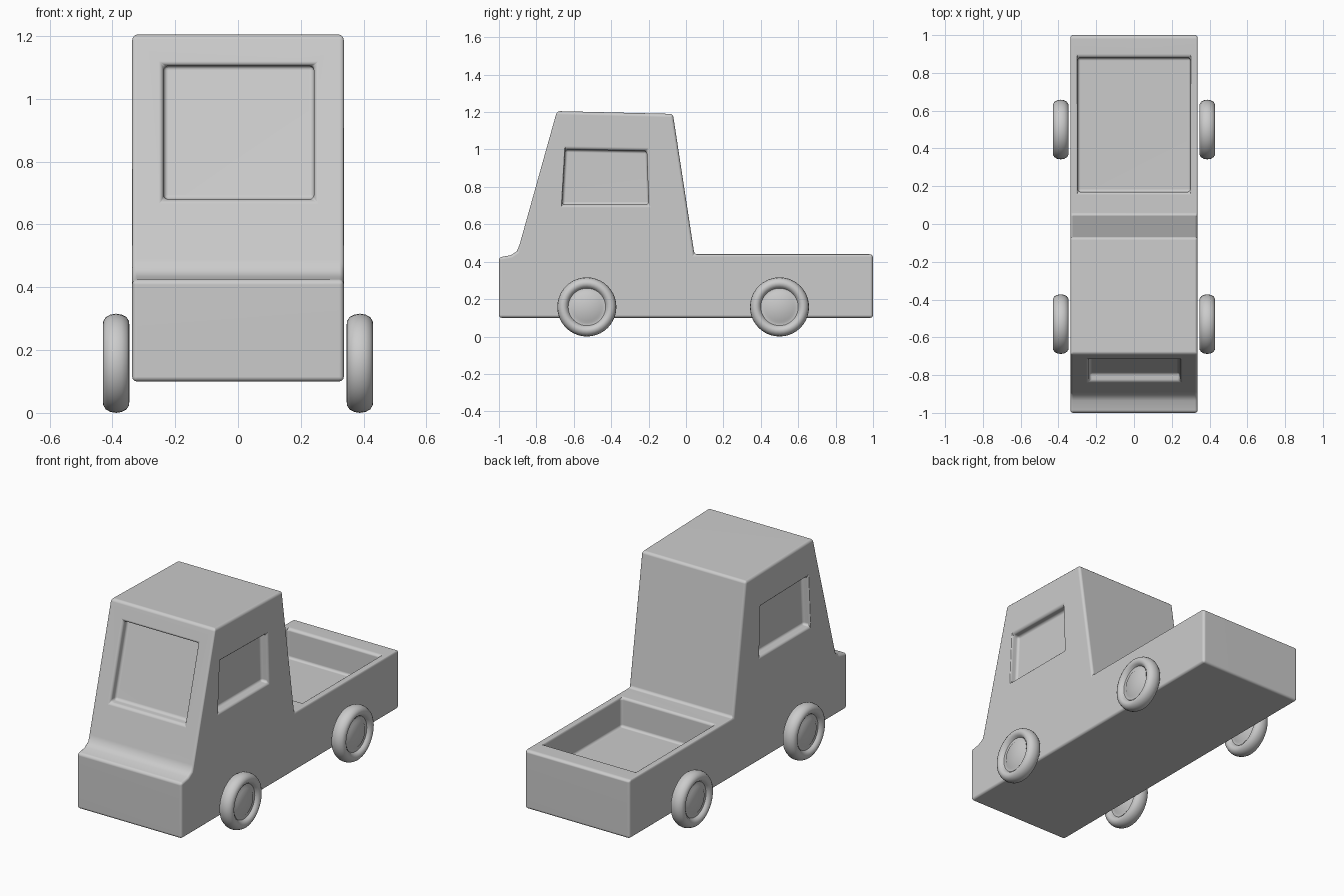
import bpy, bmesh, math

if "Cube" in bpy.data.objects:
    bpy.data.objects.remove(bpy.data.objects["Cube"])


def make_object(name, bm):
    bmesh.ops.recalc_face_normals(bm, faces=bm.faces)
    mesh = bpy.data.meshes.new(name)
    bm.to_mesh(mesh)
    bm.free()
    obj = bpy.data.objects.new(name, mesh)
    bpy.context.collection.objects.link(obj)
    return obj


def prism(name, outline, x0, x1):
    """Extrude a (y, z) outline from x0 to x1."""
    bm = bmesh.new()
    face = bm.faces.new([bm.verts.new((x0, y, z)) for y, z in outline])
    ext = bmesh.ops.extrude_face_region(bm, geom=[face])
    verts = [v for v in ext["geom"] if isinstance(v, bmesh.types.BMVert)]
    bmesh.ops.translate(bm, verts=verts, vec=(x1 - x0, 0, 0))
    return make_object(name, bm)


def select(obj):
    bpy.ops.object.select_all(action='DESELECT')
    obj.select_set(True)
    bpy.context.view_layer.objects.active = obj


# Body: side profile of chassis, cab and bed
body = prism("truck_body", [
    (-1, 0.10), (1, 0.10), (1, 0.44), (0.045, 0.44), (-0.07, 1.19),
    (-0.69, 1.205), (-0.89, 0.49), (-0.905, 0.455), (-0.935, 0.435),
    (-1, 0.423)], -0.337, 0.337)

# Cutters: load bed, windscreen and side windows
side_window = [(-0.662, 0.705), (-0.645, 1.0), (-0.21, 0.992), (-0.2, 0.705)]
cutters = [
    prism("bed_cutter", [(0.17, 0.27), (0.88, 0.27), (0.88, 0.7), (0.17, 0.7)],
          -0.298, 0.298),
    prism("windscreen_cutter",
          [(-1.2, 0.68), (-0.788, 0.68), (-0.67, 1.105), (-1.2, 1.105)],
          -0.237, 0.242),
    prism("right_window_cutter", side_window, 0.29, 0.5),
    prism("left_window_cutter", side_window, -0.5, -0.29),
]
select(body)
for cutter in cutters:
    cutter.hide_render = True
    mod = body.modifiers.new("cut", 'BOOLEAN')
    mod.operation = 'DIFFERENCE'
    mod.solver = 'EXACT'
    mod.object = cutter
    bpy.ops.object.modifier_apply(modifier=mod.name)
for cutter in cutters:
    bpy.data.objects.remove(cutter)

# Soft rounded edges
bevel = body.modifiers.new("soft_edges", 'BEVEL')
bevel.width = 0.015
bevel.segments = 3
bevel.limit_method = 'ANGLE'
bevel.angle_limit = math.radians(40)
bpy.ops.object.modifier_apply(modifier=bevel.name)
bpy.ops.object.shade_smooth_by_angle(angle=math.radians(40))
body.modifiers.new("clean_shading", 'WEIGHTED_NORMAL')

# Wheels: tyre and hub turned around the x axis, as (x, radius)
half = [(0.028, 0), (0.028, 0.075), (0.021, 0.085), (0.021, 0.1),
        (0.033, 0.107), (0.042, 0.12), (0.041, 0.134), (0.033, 0.147),
        (0.018, 0.155), (0, 0.158)]
profile = half + [(-x, r) for x, r in reversed(half[:-1])]


def wheel(name, x, y):
    bm = bmesh.new()
    verts = [bm.verts.new((px, 0, r)) for px, r in profile]
    edges = [bm.edges.new(pair) for pair in zip(verts, verts[1:])]
    bmesh.ops.spin(bm, geom=verts + edges, cent=(0, 0, 0), axis=(1, 0, 0),
                   angle=math.tau, steps=40)
    bmesh.ops.remove_doubles(bm, verts=bm.verts, dist=0.0005)
    obj = make_object(name, bm)
    obj.location = (x, y, 0.158)
    select(obj)
    bpy.ops.object.shade_smooth_by_angle(angle=math.radians(40))


for side, x in (("right", 0.388), ("left", -0.388)):
    for end, y in (("front", -0.53), ("rear", 0.5)):
        wheel(f"{end}_{side}_wheel", x, y)
